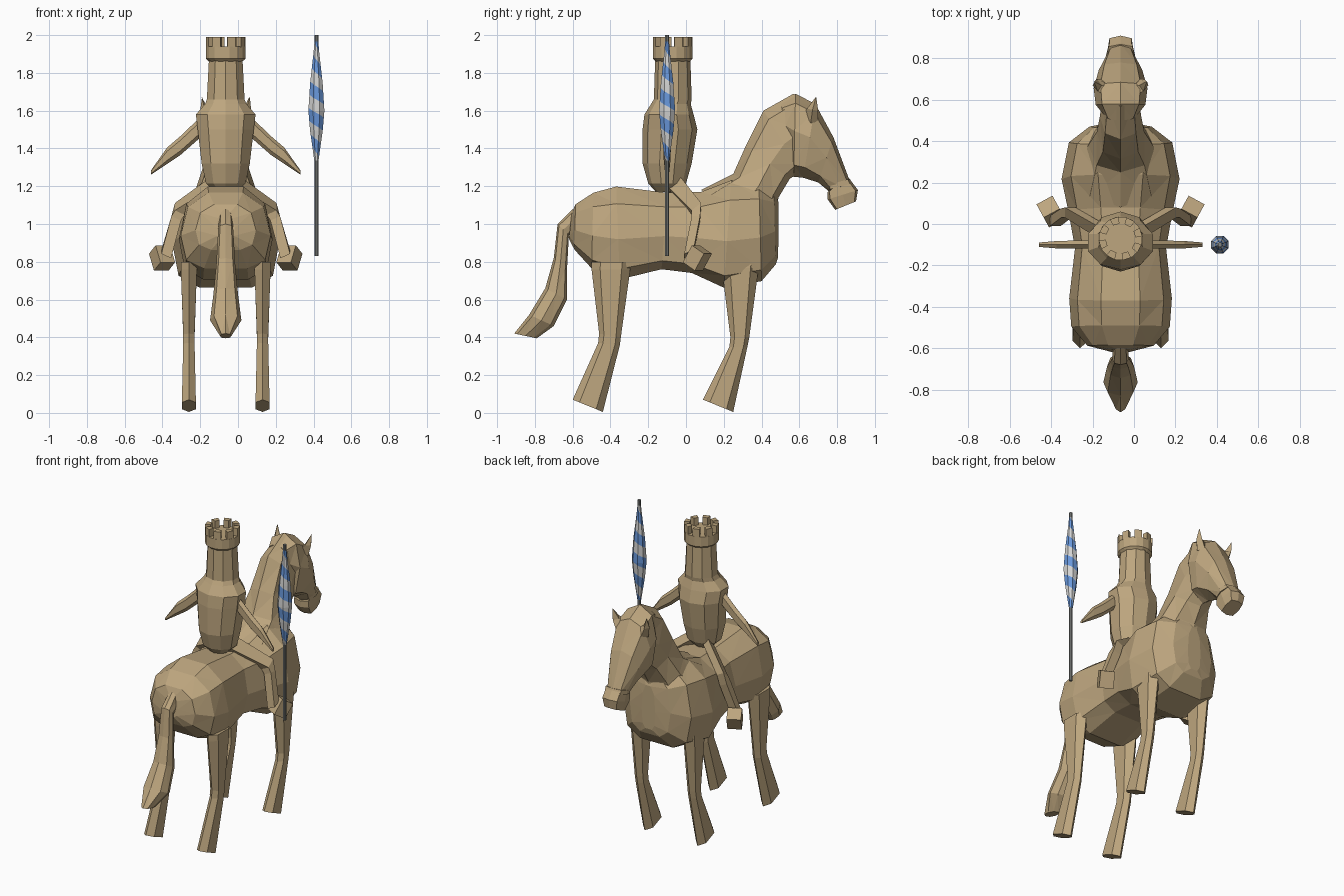
import bpy, bmesh, math
from mathutils import Vector, Matrix

if "Cube" in bpy.data.objects:
    bpy.data.objects.remove(bpy.data.objects["Cube"])

CX = -0.065  # centre line of horse and rider


def material(name, rgb):
    m = bpy.data.materials.new(name)
    m.use_nodes = True
    m.diffuse_color = (*rgb, 1)
    m.node_tree.nodes["Principled BSDF"].inputs["Base Color"].default_value = (*rgb, 1)
    return m


TAN = material("tan wood", (0.51, 0.38, 0.21))
BLUE = material("stripe blue", (0.14, 0.31, 0.7))
PALE = material("stripe pale grey", (0.65, 0.65, 0.64))
STEEL = material("pole grey", (0.22, 0.23, 0.22))


def finish(name, bm, mats=(TAN,), x=CX, triangles=False):
    bmesh.ops.recalc_face_normals(bm, faces=bm.faces)
    if triangles:
        bmesh.ops.triangulate(bm, faces=bm.faces)
    me = bpy.data.meshes.new(name)
    bm.to_mesh(me)
    bm.free()
    for m in mats:
        me.materials.append(m)
    ob = bpy.data.objects.new(name, me)
    ob.location.x = x
    bpy.context.collection.objects.link(ob)
    return ob


def skin(bm, rings):
    """Join rings of points with quads and cap the ends."""
    rings = [[bm.verts.new(p) for p in r] for r in rings]
    n = len(rings[0])
    for a, b in zip(rings, rings[1:]):
        for i in range(n):
            j = (i + 1) % n
            bm.faces.new((a[i], a[j], b[j], b[i]))
    bm.faces.new(rings[0])
    bm.faces.new(rings[-1])


def loft(name, sections, n=8, power=0.85, low_power=None, phase=0.0, mid=0.5, triangles=False):
    """Each section: top point, bottom point, sideways half-width vector."""
    rings = []
    for top, bottom, side in sections:
        top, bottom, side = Vector(top), Vector(bottom), Vector(side)
        centre = bottom.lerp(top, mid)
        ring = []
        for i in range(n):
            a = math.tau * (i + phase) / n
            c, s = math.cos(a), math.sin(a)
            p = low_power if low_power and s < 0 else power
            c = math.copysign(abs(c) ** p, c) if abs(c) > 1e-6 else 0
            s = math.copysign(abs(s) ** p, s) if abs(s) > 1e-6 else 0
            ring.append(centre + side * c + ((top if s > 0 else bottom) - centre) * abs(s))
        rings.append(ring)
    bm = bmesh.new()
    skin(bm, rings)
    return finish(name, bm, triangles=triangles)


def spine(name, rows, x=0.0, **kw):
    """Rows: top/front y, z, bottom/back y, z, half width across x."""
    return loft(name, [((x, a, b), (x, c, d), (w, 0, 0)) for a, b, c, d, w in rows], **kw)


def circle(r, z, n, y=0.0, ry=None):
    ry = ry or r
    angles = [math.tau * (i + 0.5) / n for i in range(n)]
    return [(r * math.cos(a), y + ry * math.sin(a), z) for a in angles]


# Horse trunk
spine("horse_body", [
    (-0.605, 1.06, -0.62, 0.92, 0.05),
    (-0.585, 1.11, -0.59, 0.86, 0.16),
    (-0.49, 1.175, -0.50, 0.76, 0.238),
    (-0.37, 1.21, -0.35, 0.70, 0.248),
    (-0.10, 1.175, -0.13, 0.755, 0.22),
    (0.08, 1.18, 0.03, 0.735, 0.25),
    (0.24, 1.245, 0.20, 0.655, 0.285),
    (0.385, 1.245, 0.40, 0.69, 0.25),
    (0.465, 1.20, 0.475, 0.78, 0.15),
    (0.49, 1.12, 0.488, 0.82, 0.05)],
    n=10, mid=0.43, power=0.82, low_power=0.62, triangles=True)

# Neck and head
spine("horse_neck", [
    (0.08, 1.18, 0.46, 1.00, 0.20),
    (0.25, 1.265, 0.49, 1.14, 0.155),
    (0.315, 1.41, 0.55, 1.24, 0.115),
    (0.41, 1.60, 0.61, 1.28, 0.10),
    (0.57, 1.69, 0.66, 1.34, 0.085)], mid=0.45, triangles=True)
spine("horse_head", [
    (0.50, 1.645, 0.56, 1.37, 0.08),
    (0.58, 1.69, 0.57, 1.25, 0.12),
    (0.685, 1.635, 0.62, 1.245, 0.13),
    (0.78, 1.46, 0.70, 1.22, 0.105),
    (0.87, 1.22, 0.76, 1.17, 0.062)], mid=0.55, triangles=True)
spine("horse_muzzle", [
    (0.865, 1.24, 0.75, 1.17, 0.062),
    (0.91, 1.18, 0.75, 1.13, 0.064),
    (0.90, 1.12, 0.79, 1.075, 0.052)], power=0.5)
spine("noseband", [
    (0.868, 1.24, 0.748, 1.205, 0.07),
    (0.88, 1.215, 0.752, 1.18, 0.07)], power=0.6)

# Tail
spine("horse_tail", [
    (-0.60, 1.08, -0.57, 0.98, 0.035),
    (-0.68, 1.00, -0.62, 0.94, 0.04),
    (-0.70, 0.82, -0.63, 0.76, 0.05),
    (-0.745, 0.66, -0.63, 0.60, 0.065),
    (-0.83, 0.52, -0.70, 0.46, 0.083),
    (-0.91, 0.42, -0.79, 0.395, 0.03)], triangles=True)

for label, s in (("left", 1), ("right", -1)):
    # Horse legs
    spine(f"hind_leg_{label}", [
        (-0.29, 0.80, -0.50, 0.80, 0.046),
        (-0.295, 0.76, -0.50, 0.76, 0.048),
        (-0.345, 0.40, -0.46, 0.42, 0.034),
        (-0.35, 0.36, -0.465, 0.37, 0.034),
        (-0.44, 0.005, -0.60, 0.07, 0.042)], x=s * 0.195, n=6, phase=0.5)
    spine(f"front_leg_{label}", [
        (0.39, 0.80, 0.19, 0.80, 0.046),
        (0.385, 0.77, 0.19, 0.76, 0.048),
        (0.335, 0.40, 0.235, 0.40, 0.034),
        (0.325, 0.35, 0.23, 0.35, 0.034),
        (0.25, 0.005, 0.09, 0.07, 0.042)], x=s * 0.195, n=6, phase=0.5)
    # Ears
    loft(f"ear_{label}", [
        ((s * 0.06, 0.62, 1.59), (s * 0.09, 0.70, 1.54), (s * 0.045, 0, -0.03)),
        ((s * 0.11, 0.64, 1.61), (s * 0.115, 0.70, 1.60), (s * 0.022, 0, 0)),
        ((s * 0.126, 0.685, 1.67), (s * 0.126, 0.69, 1.67), (0.002, 0, 0))], n=4)
    # Rider arms
    loft(f"rider_arm_{label}", [
        ((s * x, -0.1, top), (s * x, -0.1, low), (0, w, 0)) for x, top, low, w in (
            (0.12, 1.58, 1.47, 0.022), (0.24, 1.465, 1.365, 0.022),
            (0.31, 1.405, 1.318, 0.02), (0.395, 1.285, 1.262, 0.012))], n=6, phase=0.5)
    # Rider legs
    loft(f"rider_leg_{label}", [
        ((s * x, a, b), (s * x, c, d), (s * 0.026, 0, 0.012)) for x, a, b, c, d in (
            (0.05, -0.03, 1.24, -0.09, 1.18), (0.243, 0.08, 1.10, 0.03, 1.06),
            (0.262, 0.075, 1.03, 0.03, 1.03), (0.315, 0.04, 0.85, -0.01, 0.83))],
        n=4, phase=0.5, power=0.05)
    # Rider feet
    bm = bmesh.new()
    bmesh.ops.create_cube(bm, size=1, matrix=(
        Matrix.Translation((s * 0.337, 0.06, 0.82)) @ Matrix.Rotation(-s * 0.5, 4, "Z")
        @ Matrix.Rotation(-0.55, 4, "X") @ Matrix.Diagonal((0.088, 0.085, 0.105, 1))))
    finish(f"rider_foot_{label}", bm)

# Rider torso and tall neck
bm = bmesh.new()
skin(bm, [circle(rx, z, 10, y, ry) for rx, z, y, ry in (
    (0.06, 1.17, -0.10, 0.06), (0.11, 1.215, -0.10, 0.10), (0.134, 1.32, -0.10, 0.13),
    (0.156, 1.50, -0.085, 0.145), (0.166, 1.58, -0.09, 0.13), (0.115, 1.635, -0.08, 0.105),
    (0.105, 1.66, -0.07, 0.10), (0.093, 1.88, -0.07, 0.093))])
finish("rider_torso", bm)

# Tower crown: floor drum plus battlements
bm = bmesh.new()
skin(bm, [circle(r, z, 16, -0.07) for r, z in ((0.09, 1.86), (0.106, 1.875), (0.106, 1.94))])
finish("crown_drum", bm)
bm = bmesh.new()
for k in range(8):
    a0, a1 = (math.tau * (k + t) / 8 for t in (0.1, 0.65))
    skin(bm, [[(r * math.cos(a), r * math.sin(a) - 0.07, z) for r, a in (
        (0.072, a0), (0.106, a0), (0.106, a1), (0.072, a1))] for z in (1.935, 1.99)])
finish("crown_battlements", bm)

# Lance pole
bm = bmesh.new()
skin(bm, [circle(0.011, z, 8) for z in (0.83, 2.0)])
finish("lance_pole", bm, (STEEL,), 0.415).location.y = -0.1

# Furled pennant: triangles split along the spiral so stripe edges run clean
profile = ((0, 0.012), (0.25, 0.036), (0.42, 0.046), (0.65, 0.036), (0.9, 0.017), (1, 0.011))


def radius(t):
    for (t0, r0), (t1, r1) in zip(profile, profile[1:]):
        if t <= t1:
            return r0 + (r1 - r0) * (t - t0) / (t1 - t0)


STEPS = 36
bm = bmesh.new()
rings = [[bm.verts.new(p) for p in circle(radius(k / STEPS), 1.335 + 0.63 * k / STEPS, 8)]
         for k in range(STEPS + 1)]
for k, (low, high) in enumerate(zip(rings, rings[1:])):
    for i in range(8):
        j = (i + 1) % 8
        for step, corners in enumerate(((low[i], low[j], high[i]), (low[j], high[j], high[i]))):
            bm.faces.new(corners).material_index = int((k + i + step) % 8 < 4)
finish("lance_pennant", bm, (PALE, BLUE), 0.415).location.y = -0.1
